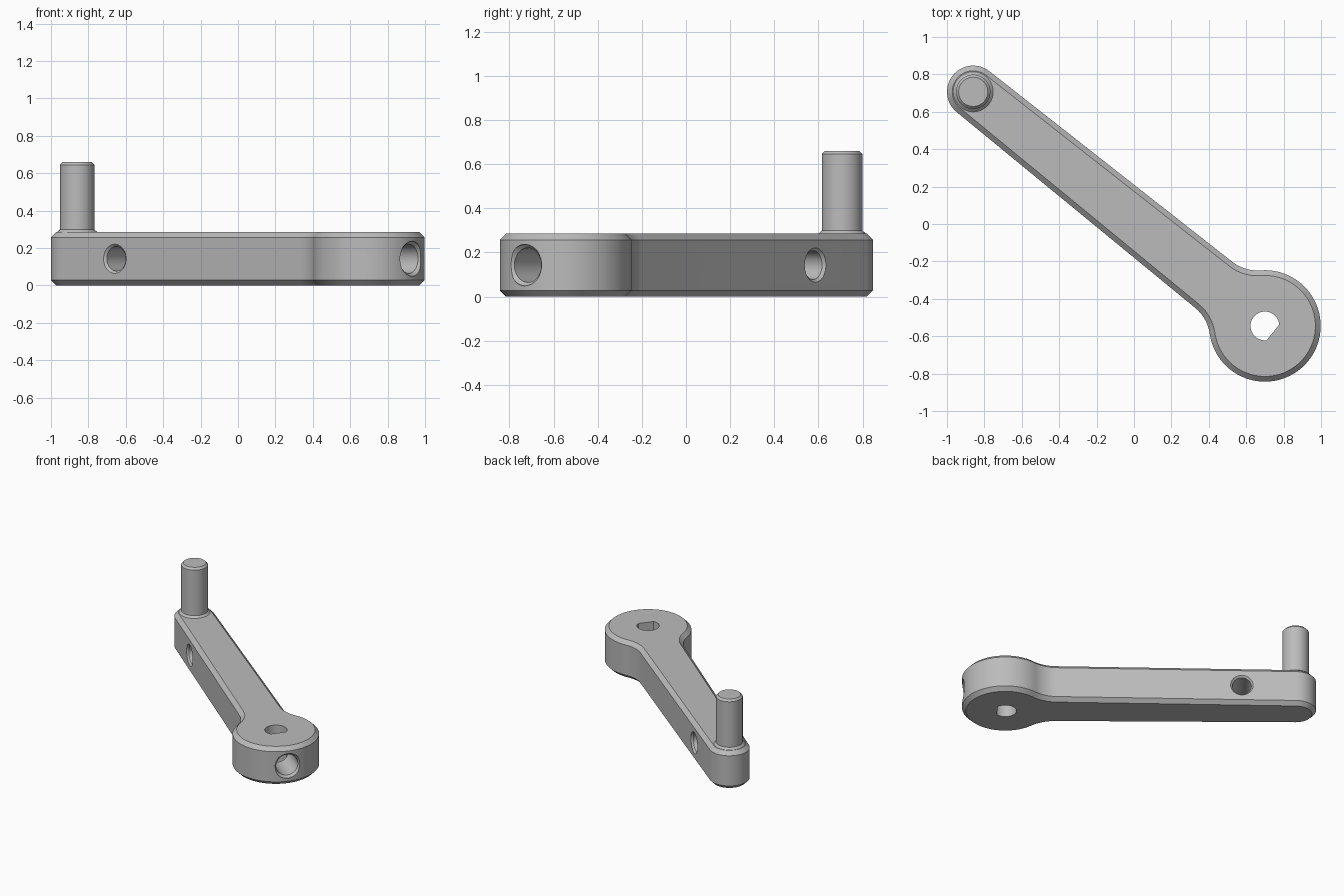
import bpy
import bmesh
from math import pi, cos, sin, acos, sqrt
from mathutils import Matrix, Vector

cube = bpy.data.objects.get("Cube")
if cube:
    bpy.data.objects.remove(cube, do_unlink=True)

# Local frame: the hub is at the origin and the arm runs along +x
LENGTH, HEIGHT, CHAMFER = 2.0, 0.285, 0.028
HUB_R, TIP_R, FILLET_R, TAPER = 0.298, 0.14, 0.22, 0.011
MID = HEIGHT / 2
PLACE = Matrix.Translation((0.70, -0.545, 0)) @ Matrix.Rotation(pi * 141.25 / 180, 4, "Z")

metal = bpy.data.materials.new("grey_metal")
metal.use_nodes = True
GREY = (0.5, 0.5, 0.5, 1)
metal.diffuse_color = GREY
metal.node_tree.nodes["Principled BSDF"].inputs["Base Color"].default_value = GREY


def arc(cx, cy, r, start, end, n):
    return [(cx + r * cos(start + (end - start) * i / n),
             cy + r * sin(start + (end - start) * i / n)) for i in range(n + 1)]


def loft(name, rings, matrix=Matrix()):
    """Closed solid through matching rings of points."""
    bm = bmesh.new()
    loops = [[bm.verts.new(p) for p in ring] for ring in rings]
    for a, b in zip(loops, loops[1:]):
        for i in range(len(a)):
            j = (i + 1) % len(a)
            bm.faces.new((a[i], a[j], b[j], b[i]))
    bm.faces.new(loops[0][::-1])
    bm.faces.new(loops[-1])
    bmesh.ops.recalc_face_normals(bm, faces=bm.faces)
    mesh = bpy.data.meshes.new(name)
    bm.to_mesh(mesh)
    bm.free()
    mesh.materials.append(metal)
    obj = bpy.data.objects.new(name, mesh)
    obj.matrix_world = PLACE @ matrix
    bpy.context.collection.objects.link(obj)
    return obj


def turned(name, profile, matrix=Matrix(), n=48):
    """Round part from (radius, height) pairs."""
    return loft(name, [[(x, y, z) for x, y in arc(0, 0, r, 0, 2 * pi, n)[:-1]]
                       for r, z in profile], matrix)


def outline(inset):
    """Arm outline: tip arc, tapered side, concave fillet, hub arc, mirrored."""
    normal = pi / 2 - TAPER
    reach = HUB_R + FILLET_R
    theta = normal - acos((LENGTH * sin(TAPER) + TIP_R + FILLET_R) / reach)
    half = arc(LENGTH, 0, TIP_R - inset, 0, normal, 16)
    half += arc(reach * cos(theta), reach * sin(theta), FILLET_R + inset,
                normal + pi, theta + pi, 12)
    half += arc(0, 0, HUB_R - inset, theta, pi, 28)[1:]
    return half + [(x, -y) for x, y in half[-2:0:-1]]


# Arm with chamfered rims
arm = loft("crank_arm", [[(x, y, z) for x, y in outline(c)] for c, z in
                         ((CHAMFER, 0), (0, CHAMFER), (0, HEIGHT - CHAMFER), (CHAMFER, HEIGHT))])

# D-shaped shaft hole, flat towards the hub end
SHAFT_R, FLAT = 0.077, 0.055
edge = pi - acos(FLAT / SHAFT_R)
d_shape = arc(0, 0, SHAFT_R, -edge, edge, 40)
cutters = [loft("shaft_cutter", [[(x, y, z) for x, y in d_shape] for z in (-0.1, 0.4)])]

# Countersunk set screw hole from the hub end into the shaft hole
to_hub_end = Matrix.Translation((0, 0, MID)) @ Matrix.Rotation(-pi / 2, 4, "Y")
cutters.append(turned("set_screw_cutter", [(0.078, 0.05), (0.078, 0.274),
                                           (0.094, 0.29), (0.094, 0.4)], to_hub_end))

# Countersunk cross hole through the arm
across = Matrix.Translation((1.627, 0, MID)) @ Matrix.Rotation(pi / 2, 4, "X")
side = [(0.065, 0.131), (0.078, 0.144), (0.078, 0.25)]
cutters.append(turned("cross_hole_cutter", [(r, -z) for r, z in side[::-1]] + side, across))

bpy.context.view_layer.update()
bpy.context.view_layer.objects.active = arm
for cutter in cutters:
    cutter.hide_render = True
    mod = arm.modifiers.new("hole", "BOOLEAN")
    mod.operation = "DIFFERENCE"
    mod.solver = "EXACT"
    mod.object = cutter
    bpy.ops.object.modifier_apply(modifier=mod.name)
for cutter in cutters:
    bpy.data.objects.remove(cutter, do_unlink=True)

# Handle pin with a small conical collar and chamfered top
pin = turned("handle_pin", [(0.107, HEIGHT - 0.01), (0.107, HEIGHT), (0.092, HEIGHT + 0.014),
                            (0.092, 0.645), (0.078, 0.66)],
             Matrix.Translation((LENGTH, 0, 0)))

for obj in (arm, pin):
    bpy.ops.object.select_all(action="DESELECT")
    obj.select_set(True)
    bpy.context.view_layer.objects.active = obj
    bpy.ops.object.shade_smooth_by_angle(angle=pi / 6)
